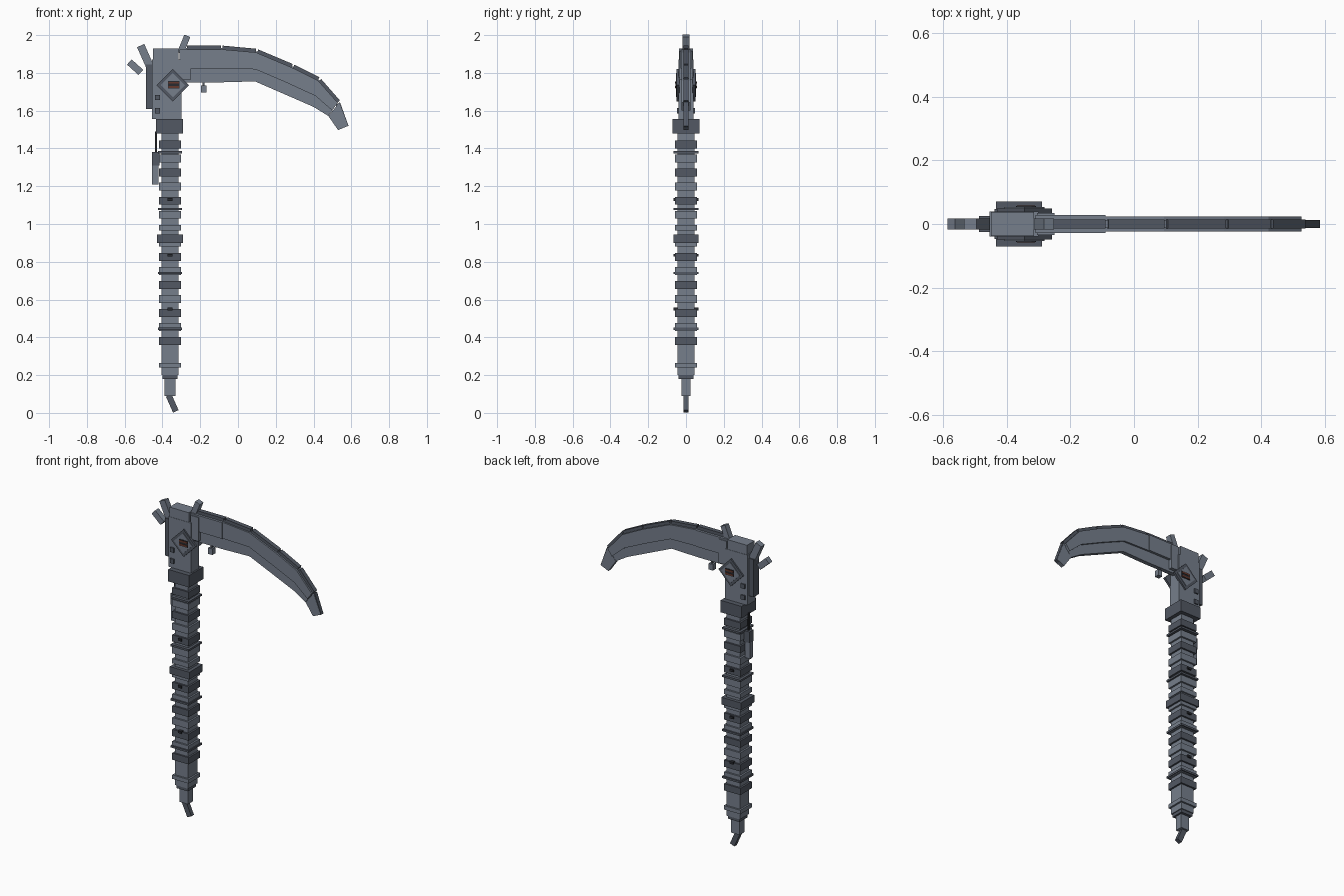
import bpy, bmesh, math
from mathutils import Matrix, Vector

if "Cube" in bpy.data.objects:
    bpy.data.objects.remove(bpy.data.objects["Cube"])


def material(name, rgb):
    m = bpy.data.materials.new(name)
    m.diffuse_color = (*rgb, 1)
    m.use_nodes = True
    m.node_tree.nodes["Principled BSDF"].inputs["Base Color"].default_value = m.diffuse_color
    return m


STEEL = material("slate steel", (0.18, 0.21, 0.26))
DARK = material("dark steel", (0.085, 0.098, 0.125))
BLACK = material("near black", (0.022, 0.024, 0.03))
RUST = material("rust red", (0.13, 0.04, 0.025))


def finish(name, bm, mat):
    bmesh.ops.recalc_face_normals(bm, faces=bm.faces)
    me = bpy.data.meshes.new(name)
    bm.to_mesh(me)
    bm.free()
    me.materials.append(mat)
    ob = bpy.data.objects.new(name, me)
    bpy.context.collection.objects.link(ob)
    return ob


def box(name, centre, size, mat, tilt=0):
    """Box, tilted in the x-z plane by degrees (clockwise seen from the front)."""
    bm = bmesh.new()
    bmesh.ops.create_cube(bm, size=1)
    rot = Matrix.Rotation(math.radians(tilt), 4, 'Y')
    bm.transform(Matrix.Translation(centre) @ rot @ Matrix.Diagonal((*size, 1)))
    return finish(name, bm, mat)


def slab(name, outline, half, mat):
    """Outline in the x-z plane, extruded to y = +-half."""
    bm = bmesh.new()
    a, b = ([bm.verts.new((x, s * half, z)) for x, z in outline] for s in (-1, 1))
    n = len(outline)
    bm.faces.new(a)
    bm.faces.new(b[::-1])
    for i in range(n):
        j = (i + 1) % n
        bm.faces.new((a[i], a[j], b[j], b[i]))
    return finish(name, bm, mat)


def span(name, x0, x1, z0, z1, half, mat):
    return box(name, ((x0 + x1) / 2, 0, (z0 + z1) / 2), (x1 - x0, 2 * half, z1 - z0), mat)


X = -0.36  # shaft axis

# Shaft and its alternating grip rings
span("shaft", X - 0.046, X + 0.046, 0.2, 1.5, 0.046, STEEL)
for i in range(15):
    z = 1.42 - i * 0.0742
    if i == 6:
        continue
    r = 0.057
    span("grip_ring", X - r, X + r, z - 0.021, z + 0.021, r, STEEL if i % 2 else DARK)
span("middle_collar", X - 0.068, X + 0.068, 0.9, 0.945, 0.066, DARK)
span("upper_middle_ring", X - 0.057, X + 0.057, 0.965, 0.995, 0.057, STEEL)
span("lower_ring", X - 0.057, X + 0.057, 0.24, 0.265, 0.057, STEEL)
for z in (1.38, 1.08, 0.74, 0.445):
    span("thin_band", X - 0.063, X + 0.063, z - 0.006, z + 0.006, 0.066, DARK)
for z in (1.13, 0.835, 0.55):
    span("ring_stud", X - 0.012, X + 0.012, z - 0.007, z + 0.007, 0.066, BLACK)

# Foot of the shaft
span("foot_collar", X - 0.04, X + 0.04, 0.18, 0.24, 0.04, DARK)
span("foot", X - 0.029, X + 0.029, 0.09, 0.18, 0.024, STEEL)
box("foot_spike", (-0.348, 0, 0.05), (0.032, 0.026, 0.092), DARK, -24)

# Head block
span("head_collar", -0.435, -0.29, 1.48, 1.555, 0.071, DARK)
span("head", -0.455, -0.30, 1.555, 1.87, 0.04, STEEL)
span("head_cap", -0.45, -0.315, 1.865, 1.93, 0.038, STEEL)
span("back_plate", -0.488, -0.455, 1.61, 1.845, 0.025, DARK)
box("back_fin", (-0.492, 0, 1.892), (0.042, 0.036, 0.115), STEEL, -24)
box("rear_fin", (-0.545, 0, 1.83), (0.037, 0.034, 0.082), STEEL, -48)
box("front_fin", (-0.287, 0, 1.95), (0.034, 0.036, 0.1), STEEL, 22)
for z in (1.67, 1.60):
    span("head_bolt", -0.44, -0.413, z - 0.014, z + 0.014, 0.048, DARK)

# Diamond emblem plates with slatted core, on both sides
for s in (-1, 1):
    box("diamond_plate", (-0.345, s * 0.042, 1.735), (0.122, 0.014, 0.122), DARK, 45)
    box("diamond_face", (-0.345, s * 0.047, 1.735), (0.09, 0.012, 0.09), STEEL, 45)
    box("core", (-0.34, s * 0.05, 1.737), (0.062, 0.012, 0.04), BLACK)
    for dz in (-0.011, 0.011):
        box("core_slat", (-0.34, s * 0.054, 1.737 + dz), (0.056, 0.008, 0.01), RUST)

# Hanging tassel behind the shaft
span("cord", -0.44, -0.43, 1.37, 1.49, 0.006, BLACK)
span("cord_clasp", -0.455, -0.415, 1.31, 1.38, 0.02, DARK)
span("cord_weight", -0.455, -0.42, 1.21, 1.31, 0.017, STEEL)

# Blade: thin core, raised side plates and a dark spine on each segment
top = [(-0.31, 1.932), (-0.09, 1.932), (0.095, 1.915), (0.285, 1.835), (0.425, 1.765), (0.53, 1.645)]
low = [(-0.31, 1.75), (-0.09, 1.75), (0.09, 1.755), (0.235, 1.692), (0.40, 1.62), (0.478, 1.572)]
for i in range(5):
    t0, t1, l0, l1 = (Vector(p) for p in (top[i], top[i + 1], low[i], low[i + 1]))
    slab("blade_segment", (l0, l1, t1, t0), 0.013, STEEL)
    slab("blade_side_plate", (l0.lerp(t0, 0.4), l1.lerp(t1, 0.4), t1.lerp(l1, 0.04), t0.lerp(l0, 0.04)),
         0.029 if i == 0 else 0.024, STEEL)
    d = (t1 - t0).normalized()
    n = Vector((-d.y, d.x))
    a, b = t0 + d * 0.008, t1
    if i == 0:
        a = t0 + d * 0.04
    slab("blade_spine", (a - n * 0.014, b - n * 0.014, b + n * 0.013, a + n * 0.013), 0.014, DARK)
slab("blade_tip", ((0.478, 1.572), (0.53, 1.497), (0.583, 1.52), (0.535, 1.64)), 0.013, STEEL)
slab("tip_spine", ((0.516, 1.63), (0.565, 1.512), (0.585, 1.52), (0.54, 1.645)), 0.012, DARK)
span("blade_root", -0.305, -0.25, 1.765, 1.915, 0.034, STEEL)
span("blade_catch", -0.197, -0.168, 1.695, 1.733, 0.015, STEEL)
span("catch_stem", -0.187, -0.178, 1.73, 1.755, 0.006, DARK)
